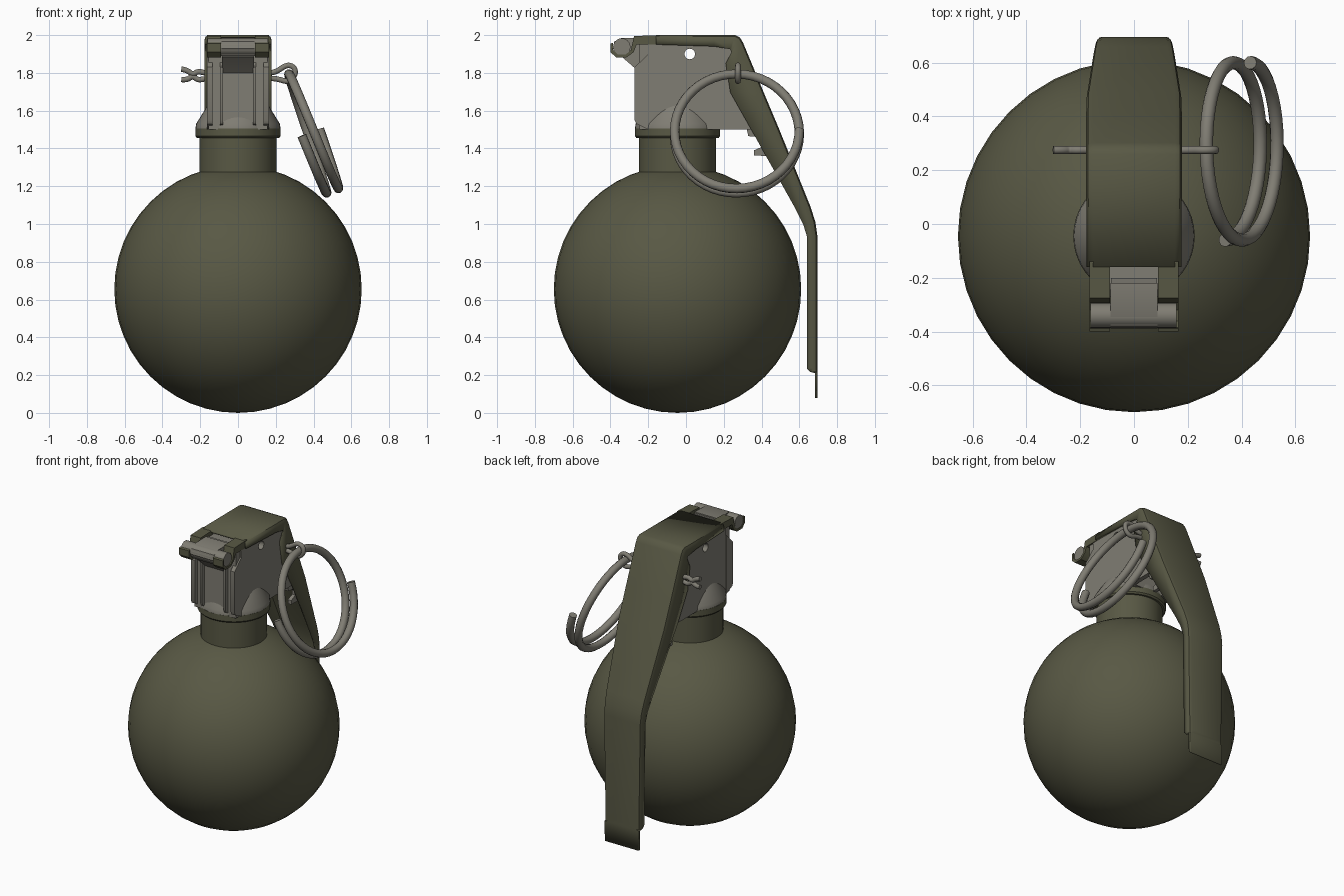
import bpy, bmesh, math
from mathutils import Vector

if "Cube" in bpy.data.objects:
    bpy.data.objects.remove(bpy.data.objects["Cube"])


def material(name, rgb):
    m = bpy.data.materials.new(name)
    m.diffuse_color = (*rgb, 1)
    m.use_nodes = True
    m.node_tree.nodes["Principled BSDF"].inputs["Base Color"].default_value = m.diffuse_color
    return m


OLIVE = material("olive paint", (0.098, 0.098, 0.058))
GREY = material("grey metal", (0.215, 0.205, 0.172))
CY = -0.045  # y of the body axis


def finish(ob, name, mat, angle=35):
    ob.name = name
    ob.data.materials.clear()
    ob.data.materials.append(mat)
    bpy.ops.object.select_all(action='DESELECT')
    ob.select_set(True)
    bpy.context.view_layer.objects.active = ob
    bpy.ops.object.shade_smooth_by_angle(angle=math.radians(angle))
    return ob


def from_bmesh(bm, name, mat):
    bmesh.ops.recalc_face_normals(bm, faces=bm.faces)
    me = bpy.data.meshes.new(name)
    bm.to_mesh(me)
    bm.free()
    ob = bpy.data.objects.new(name, me)
    bpy.context.collection.objects.link(ob)
    return finish(ob, name, mat)


def lathe(name, profile, mat, steps=40):
    """Closed turned part around the body axis from (radius, z) points."""
    bm = bmesh.new()
    rings = [[bm.verts.new((r * math.cos(a), CY + r * math.sin(a), z))
              for a in (math.tau * i / steps for i in range(steps))] for r, z in profile]
    for a, b in zip(rings, rings[1:]):
        for i in range(steps):
            j = (i + 1) % steps
            bm.faces.new((a[i], a[j], b[j], b[i]))
    bm.faces.new(rings[0])
    bm.faces.new(rings[-1])
    return from_bmesh(bm, name, mat)


def slab(name, outline, x0, x1, mat):
    """Side outline of (y, z) points extruded from x0 to x1."""
    bm = bmesh.new()
    f = bm.faces.new([bm.verts.new((x0, y, z)) for y, z in outline])
    ext = bmesh.ops.extrude_face_region(bm, geom=[f])['geom']
    bmesh.ops.translate(bm, vec=(x1 - x0, 0, 0),
                        verts=[v for v in ext if isinstance(v, bmesh.types.BMVert)])
    return from_bmesh(bm, name, mat)


def rod(name, x0, x1, y, z, r, mat):
    return slab(name, [(y + r * math.cos(math.tau * i / 24), z + r * math.sin(math.tau * i / 24))
                       for i in range(24)], x0, x1, mat)


def wire(name, points, r, mat, kind='POLY'):
    cu = bpy.data.curves.new(name, 'CURVE')
    cu.dimensions = '3D'
    cu.bevel_depth, cu.bevel_resolution, cu.use_fill_caps = r, 3, True
    sp = cu.splines.new(kind)
    sp.points.add(len(points) - 1)
    for p, co in zip(sp.points, points):
        p.co = (*co, 1)
    if kind == 'NURBS':
        sp.order_u, sp.use_endpoint_u, sp.resolution_u = 3, True, 6
    ob = bpy.data.objects.new(name, cu)
    bpy.context.collection.objects.link(ob)
    bpy.ops.object.select_all(action='DESELECT')
    ob.select_set(True)
    bpy.context.view_layer.objects.active = ob
    bpy.ops.object.convert(target='MESH')
    return finish(bpy.context.object, name, mat, 50)


def bool_cut(ob, cutter):
    m = ob.modifiers.new("cut", 'BOOLEAN')
    m.object, m.operation, m.solver = cutter, 'DIFFERENCE', 'EXACT'
    bpy.context.view_layer.objects.active = ob
    bpy.ops.object.modifier_apply(modifier="cut")


# round body, neck and collar
bpy.ops.mesh.primitive_uv_sphere_add(segments=40, ring_count=24, radius=0.655,
                                     location=(0, CY, 0.655))
finish(bpy.context.object, "round_body", OLIVE)
lathe("neck", [(0.205, 1.2), (0.205, 1.47)], OLIVE)
lathe("collar_ring", [(0.217, 1.455), (0.226, 1.465), (0.226, 1.505)], OLIVE)
lathe("collar_cone", [(0.225, 1.505), (0.222, 1.53), (0.16, 1.63)], GREY)

# fuse housing: solid block, with two side plates reaching back under the lever
block = slab("fuse_block", [(-0.245, 1.5), (0.17, 1.5), (0.17, 1.97), (-0.245, 1.97)],
             -0.155, 0.155, GREY)
hole = rod("hole_cutter", -0.5, 0.5, 0.02, 1.9, 0.028, GREY)
hole.hide_render = True
plate = [(-0.2, 1.5), (0.34, 1.5), (0.4, 1.5), (0.31, 1.75), (0.25, 1.93), (0.2, 1.97), (-0.2, 1.97)]
hook = [(0.32, 1.51), (0.33, 1.465), (0.385, 1.46), (0.405, 1.44), (0.405, 1.41), (0.36, 1.39),
        (0.36, 1.362), (0.47, 1.36), (0.43, 1.51)]
nose = [(-0.2, 1.75), (-0.265, 1.82), (-0.34, 1.885), (-0.34, 1.96), (-0.2, 1.98)]
bool_cut(block, hole)
for side, s in (("left", -1), ("right", 1)):
    p = slab(side + "_side_plate", plate, s * 0.13, s * 0.162, GREY)
    bool_cut(p, hole)
    slab(side + "_plate_hook", hook, s * 0.125, s * 0.15, GREY)
    # front ribs, flared at the foot
    slab(side + "_outer_rib", [(-0.2, 1.5), (-0.262, 1.53), (-0.272, 1.55), (-0.272, 1.83), (-0.2, 1.9)],
         s * 0.135, s * 0.165, GREY)
    slab(side + "_inner_rib", [(-0.2, 1.5), (-0.262, 1.53), (-0.272, 1.55), (-0.272, 1.83), (-0.2, 1.9)],
         s * 0.08, s * 0.095, GREY)
    # lever arms curling around the hinge pin
    slab(side + "_hinge_arm", [(-0.14, 2.0), (-0.275, 1.995), (-0.292, 1.92), (-0.32, 1.897),
                               (-0.36, 1.897), (-0.385, 1.92), (-0.388, 1.96), (-0.4, 1.955),
                               (-0.4, 1.91), (-0.37, 1.882), (-0.315, 1.882), (-0.277, 1.91),
                               (-0.262, 1.95), (-0.14, 1.95)], s * 0.09, s * 0.165, OLIVE)
bpy.data.objects.remove(hole)

# hinge pin and the grey tab over it
slab("hinge_tab", nose, -0.085, 0.085, GREY)
rod("hinge_pin", -0.162, 0.158, -0.34, 1.937, 0.046, GREY)
slab("hinge_tab_cap", [(-0.22, 1.985), (-0.34, 1.985), (-0.38, 1.965), (-0.388, 1.93),
                       (-0.36, 1.89), (-0.22, 1.89)], -0.087, 0.087, GREY)

# safety lever: channel swept through (outer y z, inner y z, half width)
stations = [(-0.16, 2.0, -0.16, 1.95, .176), (0.15, 2.0, 0.15, 1.94, .178),
            (0.26, 2.0, 0.235, 1.925, .178), (0.285, 1.988, 0.24, 1.91, .178),
            (0.302, 1.96, 0.21, 1.85, .178), (0.41, 1.70, 0.235, 1.695, .178),
            (0.49, 1.51, 0.345, 1.50, .177), (0.66, 1.09, 0.58, 1.08, .15),
            (0.685, 1.01, 0.62, 1.0, .145), (0.695, 0.94, 0.64, 0.935, .143),
            (0.695, 0.24, 0.64, 0.235, .133), (0.695, 0.22, 0.655, 0.218, .133),
            (0.695, 0.215, 0.682, 0.213, .132), (0.695, 0.08, 0.682, 0.08, .13)]
bm = bmesh.new()
rows = []
for oy, oz, iy, iz, w in stations:
    o, i = Vector((0, oy, oz)), Vector((0, iy, iz))
    r = min(0.025, (o - i).length * 0.6)
    d = (o - i).normalized()
    half = [(w, i), (w, o - d * r), (w - 0.3 * r, o - d * 0.3 * r), (w - r, o)]
    section = [(-x, p) for x, p in half] + [(x, p) for x, p in reversed(half)]
    rows.append([bm.verts.new((x, p.y, p.z)) for x, p in section])
for a, b in zip(rows, rows[1:]):
    for k in range(7):
        bm.faces.new((a[k], a[k + 1], b[k + 1], b[k]))
lever = from_bmesh(bm, "safety_lever", OLIVE)
# shell goes to the inner side whichever way the open sheet was oriented
top = max(lever.data.polygons, key=lambda f: f.center.z)
sol = lever.modifiers.new("thickness", 'SOLIDIFY')
sol.thickness, sol.offset = 0.013, (-1 if top.normal.z > 0 else 1)

# split pin: one wire folded into an eye on the right, spread ends on the left
pin = [(-0.3, 1.82), (-0.27, 1.815), (-0.24, 1.79), (-0.21, 1.81), (-0.17, 1.797), (0.17, 1.797),
       (0.21, 1.81), (0.26, 1.845), (0.3, 1.83), (0.305, 1.79), (0.27, 1.75), (0.21, 1.768),
       (0.17, 1.772), (-0.17, 1.772), (-0.21, 1.76), (-0.24, 1.785), (-0.27, 1.762), (-0.3, 1.765)]
wire("split_pin", [(x, 0.275, z) for x, z in pin], 0.015, GREY, 'NURBS')

# pull ring: one and a half turns of wire hanging at a tilt
down, out = Vector((0.35, 0, -0.937)), Vector((0.937, 0, 0.35))
centre = Vector((0.385, 0.27, 1.485))
ring = []
for k in range(73):
    t = k / 72
    a = t * 3 * math.pi
    ring.append(centre + Vector((0, 0.33 * math.cos(a), 0)) + down * (0.33 * math.sin(a))
                + out * (0.05 - 0.1 * t))
wire("pull_ring", ring, 0.025, GREY)
